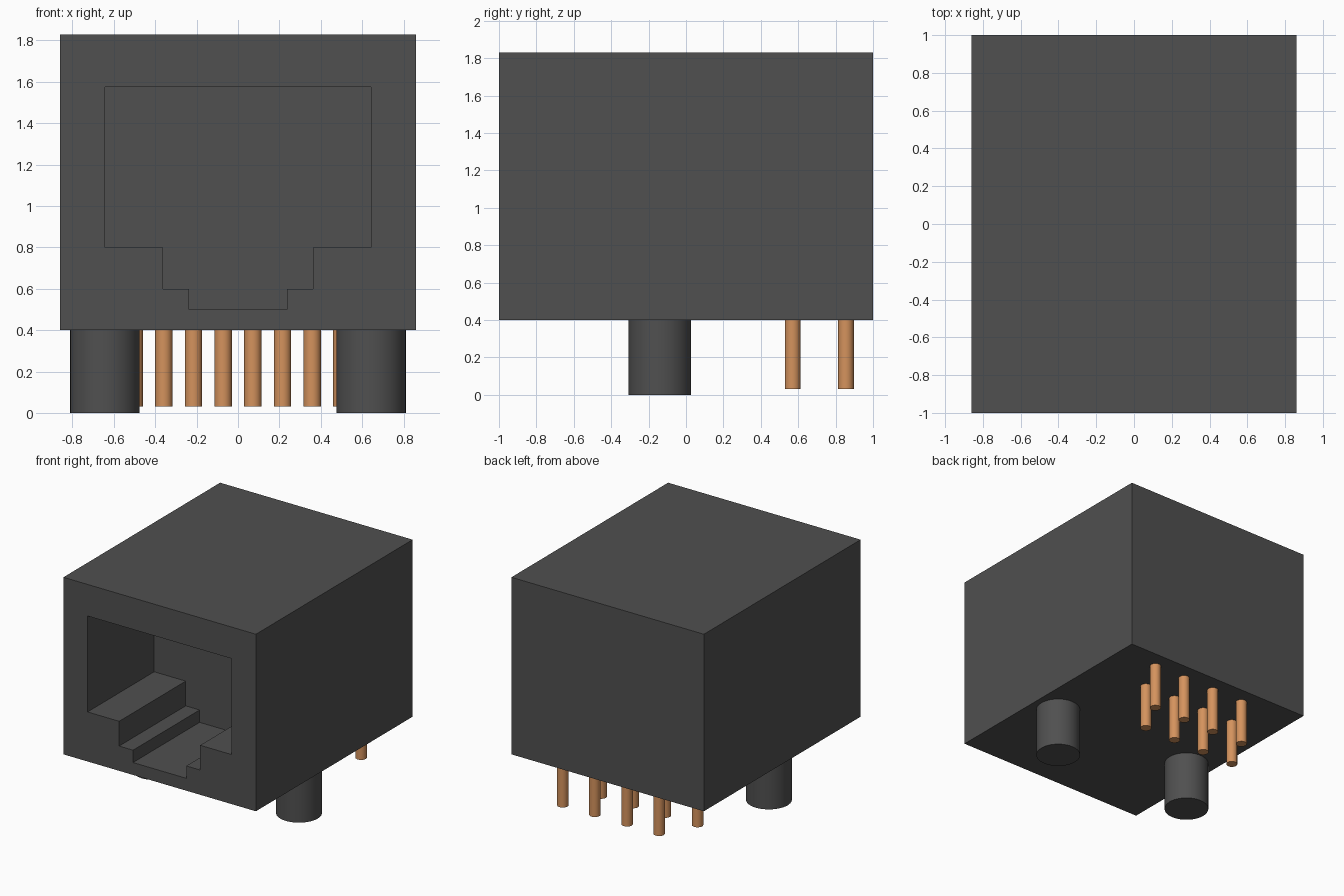
import bpy
import bmesh
from math import radians

if "Cube" in bpy.data.objects:
    bpy.data.objects.remove(bpy.data.objects["Cube"], do_unlink=True)


def make_material(name, color):
    mat = bpy.data.materials.new(name)
    mat.use_nodes = True
    mat.diffuse_color = color
    mat.node_tree.nodes["Principled BSDF"].inputs["Base Color"].default_value = color
    return mat


plastic = make_material("dark grey plastic", (0.08, 0.08, 0.08, 1))
copper = make_material("copper", (0.66, 0.29, 0.11, 1))


def extrude_profile(name, profile, y_front, y_back, mat):
    """Solid made from an x-z outline drawn out along y."""
    bm = bmesh.new()
    face = bm.faces.new([bm.verts.new((x, y_front, z)) for x, z in profile])
    result = bmesh.ops.extrude_face_region(bm, geom=[face])
    moved = [v for v in result["geom"] if isinstance(v, bmesh.types.BMVert)]
    bmesh.ops.translate(bm, verts=moved, vec=(0, y_back - y_front, 0))
    bmesh.ops.recalc_face_normals(bm, faces=bm.faces)
    mesh = bpy.data.meshes.new(name)
    bm.to_mesh(mesh)
    bm.free()
    mesh.materials.append(mat)
    obj = bpy.data.objects.new(name, mesh)
    bpy.context.collection.objects.link(obj)
    return obj


def mirrored(half):
    """Complete a right-hand outline with its mirror image."""
    return half + [(-x, z) for x, z in reversed(half)]


def post(name, x, y, radius, bottom, top, mat):
    """Upright round post."""
    bpy.ops.mesh.primitive_cylinder_add(
        vertices=48, radius=radius, depth=top - bottom,
        location=(x, y, (bottom + top) / 2))
    obj = bpy.context.object
    obj.name = name
    obj.data.materials.append(mat)
    bpy.ops.object.shade_smooth_by_angle(angle=radians(30))


base_z, top_z = 0.4, 1.83

# Housing with a stepped plug socket cut into its front
housing = extrude_profile(
    "housing", mirrored([(0.86, base_z), (0.86, top_z)]), -1, 1, plastic)
socket = extrude_profile(
    "socket_cutter",
    mirrored([(0.238, 0.5), (0.238, 0.6), (0.362, 0.6),
              (0.362, 0.8), (0.644, 0.8), (0.644, 1.575)]),
    -1.2, -0.15, plastic)
socket.hide_render = True
cut = housing.modifiers.new("socket", 'BOOLEAN')
cut.operation = 'DIFFERENCE'
cut.solver = 'EXACT'
cut.object = socket
bpy.context.view_layer.objects.active = housing
bpy.ops.object.modifier_apply(modifier=cut.name)
bpy.data.objects.remove(socket, do_unlink=True)

# Two mounting pegs
for side, x in (("left", 0.643), ("right", -0.643)):
    post(side + "_peg", x, -0.14, 0.168, 0, base_z, plastic)

# Eight contact pins, staggered over two rows
for i in range(8):
    x = (i - 3.5) * 0.1435
    y = 0.57 if i % 2 == 0 else 0.855
    post(f"pin_{i + 1}", x, y, 0.042, 0.03, base_z, copper)
